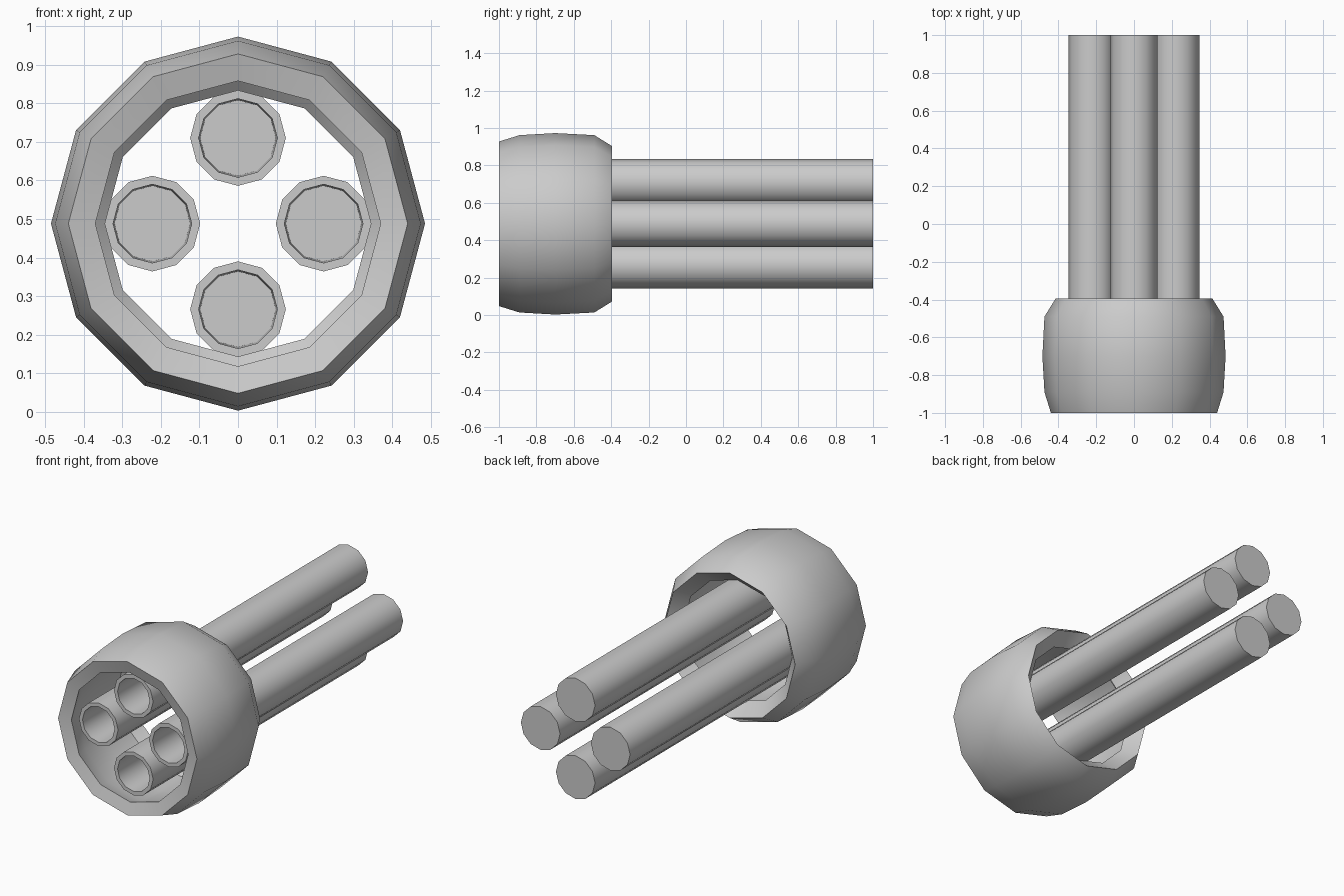
import bpy, math

if "Cube" in bpy.data.objects:
    bpy.data.objects.remove(bpy.data.objects["Cube"])

SIDES = 12
CZ = 0.488  # height of the main axis


def lathe(name, profile, cx=0.0, cz=CZ, closed=False, caps=False):
    """Spin a (y, radius) profile around an axis parallel to y."""
    verts, faces = [], []
    for y, r in profile:
        for k in range(SIDES):
            a = math.pi / 2 + 2 * math.pi * k / SIDES
            verts.append((cx + r * math.cos(a), y, cz + r * math.sin(a)))
    n = len(profile)
    for i in range(n if closed else n - 1):
        j = (i + 1) % n
        for k in range(SIDES):
            m = (k + 1) % SIDES
            faces.append((i * SIDES + k, i * SIDES + m, j * SIDES + m, j * SIDES + k))
    if caps:
        faces.append(tuple(range(SIDES))[::-1])
        faces.append(tuple((n - 1) * SIDES + k for k in range(SIDES)))
    mesh = bpy.data.meshes.new(name)
    mesh.from_pydata(verts, [], faces)
    obj = bpy.data.objects.new(name, mesh)
    bpy.context.collection.objects.link(obj)
    # consistent normals, smooth facets with sharp rims
    bpy.ops.object.select_all(action='DESELECT')
    obj.select_set(True)
    bpy.context.view_layer.objects.active = obj
    bpy.ops.object.mode_set(mode='EDIT')
    bpy.ops.mesh.select_all(action='SELECT')
    bpy.ops.mesh.normals_make_consistent(inside=False)
    bpy.ops.object.mode_set(mode='OBJECT')
    bpy.ops.object.shade_smooth_by_angle(angle=math.radians(40))
    return obj


# bulging front collar: outer wall, then inner wall back to the front
outer = [(-1.0, 0.44), (-0.89, 0.474), (-0.70, 0.485), (-0.49, 0.474), (-0.395, 0.415)]
inner = [(-0.47, 0.345), (-0.52, 0.40), (-0.70, 0.415), (-0.88, 0.405), (-0.98, 0.37)]
lathe("front_collar", outer + inner, closed=True)

# four barrels with blind bores at the front and solid rear ends
barrel = [(-0.60, 0.098), (-0.945, 0.102), (-0.945, 0.124), (1.0, 0.124)]
for i, label in enumerate(("right", "top", "left", "bottom")):
    a = math.pi / 2 * i
    lathe("barrel_" + label, barrel, 0.222 * math.cos(a), CZ + 0.222 * math.sin(a), caps=True)
